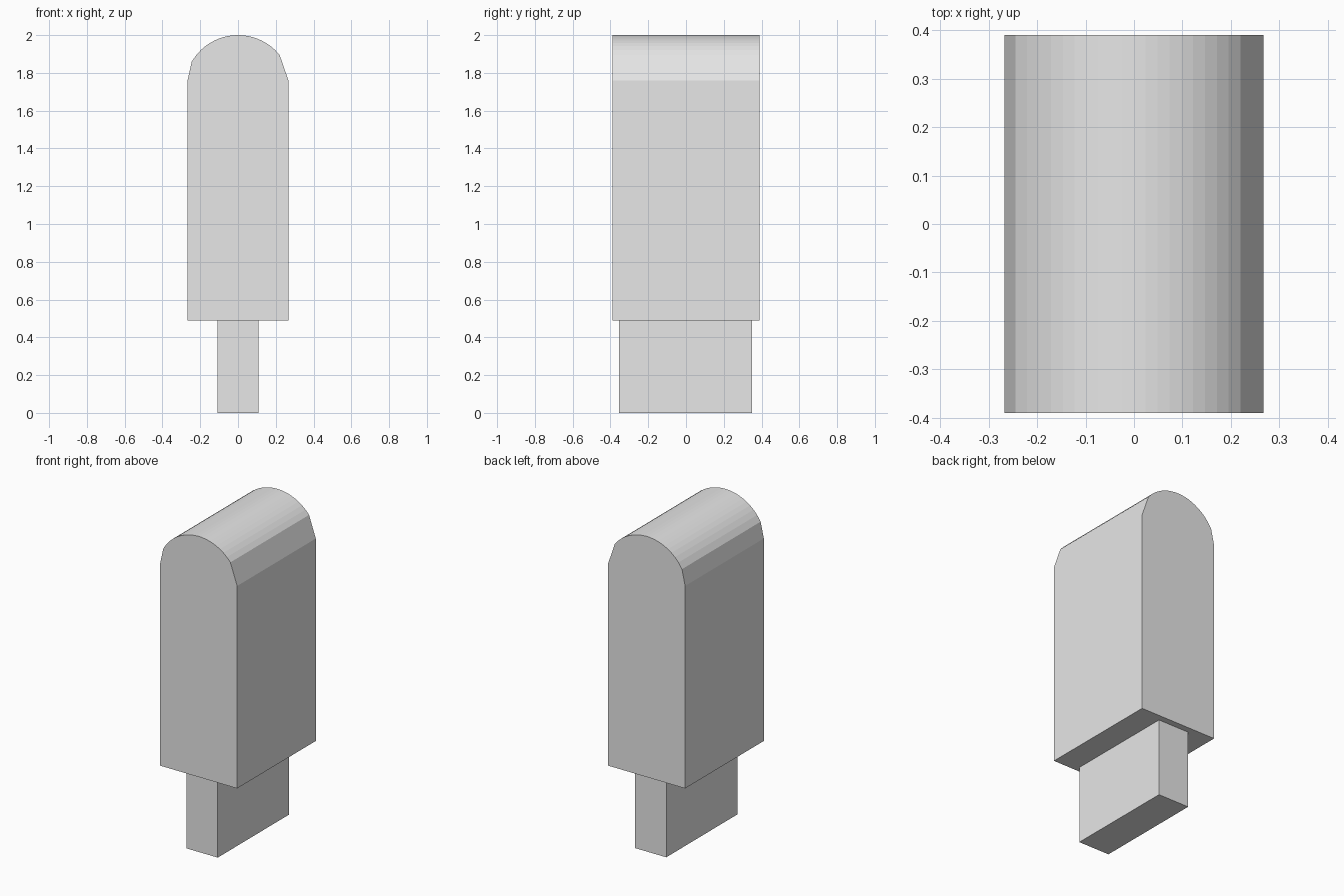
import bpy
import bmesh
from math import sqrt

default = bpy.data.objects.get("Cube")
if default:
    bpy.data.objects.remove(default, do_unlink=True)

grey = bpy.data.materials.new("plain_grey")
grey.use_nodes = True
colour = (0.8, 0.8, 0.8, 1)
grey.diffuse_color = colour
grey.node_tree.nodes["Principled BSDF"].inputs["Base Color"].default_value = colour


def extrude_profile(name, profile, y0, y1):
    """Extrude a closed x/z outline from y0 to y1 with flat faces."""
    bm = bmesh.new()
    face = bm.faces.new([bm.verts.new((x, y0, z)) for x, z in profile])
    moved = bmesh.ops.extrude_face_region(bm, geom=[face], use_keep_orig=True)
    verts = [v for v in moved["geom"] if isinstance(v, bmesh.types.BMVert)]
    bmesh.ops.translate(bm, verts=verts, vec=(0, y1 - y0, 0))
    bmesh.ops.recalc_face_normals(bm, faces=bm.faces)
    mesh = bpy.data.meshes.new(name)
    bm.to_mesh(mesh)
    bm.free()
    mesh.materials.append(grey)
    obj = bpy.data.objects.new(name, mesh)
    bpy.context.collection.objects.link(obj)
    return obj


# Rounded body: straight sides, uneven shoulders, faceted arched top
half, base, shoulder, top = 0.267, 0.49, 1.76, 2.0
radius, steps = 0.284, 19
arc_right, arc_left = 0.22, -0.245
outline = [(-half, base), (half, base), (half, shoulder)]
for i in range(steps + 1):
    x = arc_right + (arc_left - arc_right) * i / steps
    outline.append((x, top - radius + sqrt(radius ** 2 - x ** 2)))
outline.append((-half, shoulder))
extrude_profile("rounded_body", outline, -0.39, 0.39)

# Rectangular stem below the body
stem = 0.108
extrude_profile("stem", [(-stem, 0), (stem, 0), (stem, base), (-stem, base)], -0.355, 0.35)
